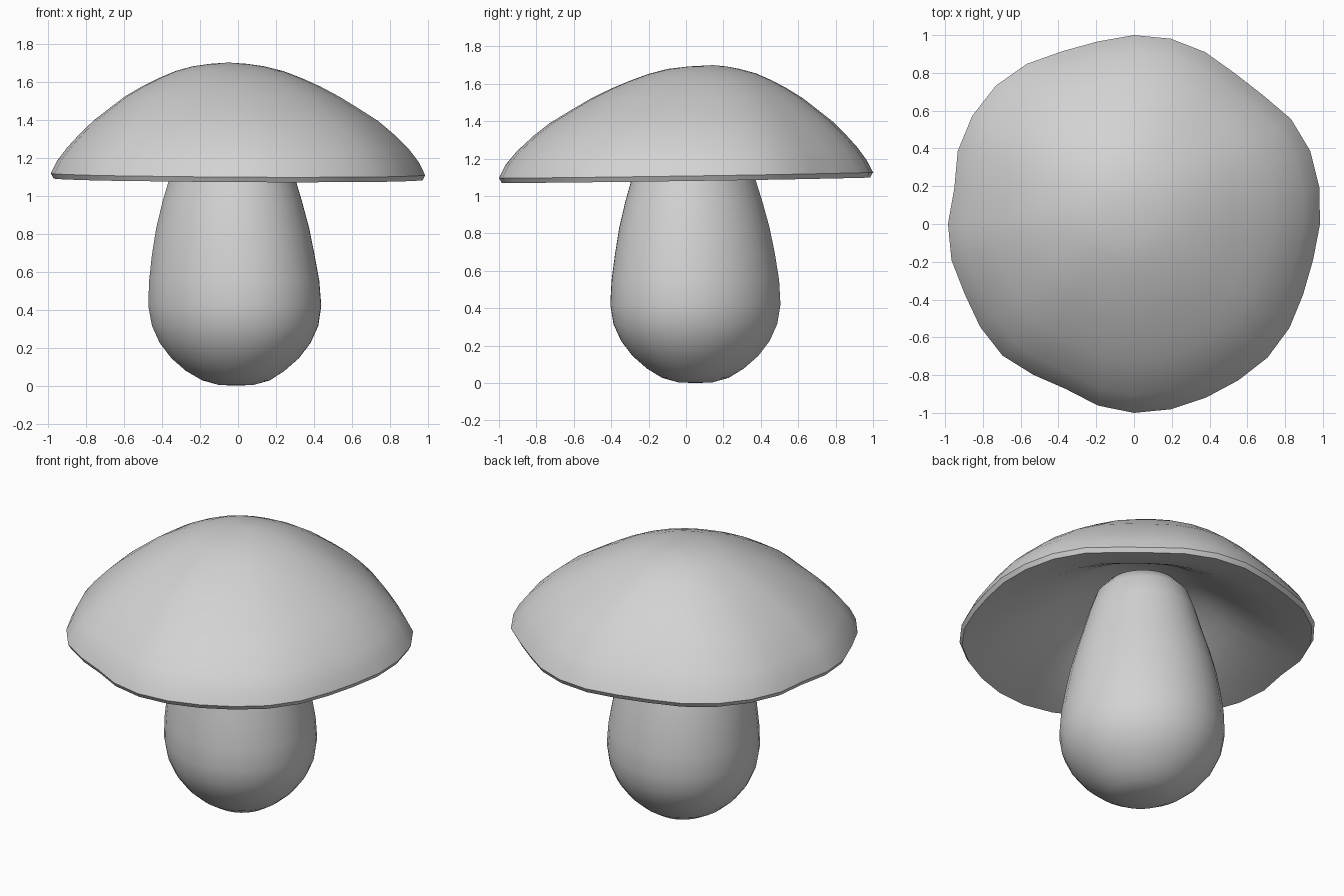
import bpy, bmesh, math

SEG = 32
mat = bpy.data.materials.new("pale grey")
mat.diffuse_color = (0.65, 0.65, 0.65, 1)

# Uneven rim radius, one value per spoke, counter-clockwise from +x
RIM = [.985, 1.0, 1.01, 1.0, .965, .96, .985, 1.0, 1.0, .985, .99, 1.02, 1.035,
       1.03, 1.01, .97, .985, .985, .97, .98, .985, .96, .945, .98, 1.0, 1.0,
       .995, .995, 1.0, .99, .97, .967]
# Slightly oval stem, widest along one diagonal
OVAL = [1.018 - .042 * math.sin(4 * math.pi * i / SEG) for i in range(SEG)]


def lathe(name, rings, start, end, spokes, fade=False, tilt=(0, 0)):
    """Skin rings of (radius, z, centre x, centre y), closed by two pole points."""
    bm = bmesh.new()
    loops = []
    for r, z, cx, cy in rings:
        loop = []
        f = min(1, r) if fade else 1
        for i in range(SEG):
            a = 2 * math.pi * i / SEG
            k = 1 + (spokes[i] - 1) * f
            x, y = cx + r * k * math.cos(a), cy + r * k * math.sin(a)
            loop.append(bm.verts.new((x, y, z + f * f * (tilt[0] * x + tilt[1] * y))))
        loops.append(loop)
    for lo, hi in zip(loops, loops[1:]):
        for i in range(SEG):
            j = (i + 1) % SEG
            bm.faces.new((lo[i], lo[j], hi[j], hi[i]))
    a, b = bm.verts.new(start), bm.verts.new(end)
    for i in range(SEG):
        j = (i + 1) % SEG
        bm.faces.new((a, loops[0][j], loops[0][i]))
        bm.faces.new((b, loops[-1][i], loops[-1][j]))
    bmesh.ops.recalc_face_normals(bm, faces=bm.faces)
    me = bpy.data.meshes.new(name)
    bm.to_mesh(me)
    bm.free()
    me.materials.append(mat)
    ob = bpy.data.objects.new(name, me)
    bpy.context.collection.objects.link(ob)
    bpy.ops.object.select_all(action='DESELECT')
    ob.select_set(True)
    bpy.context.view_layer.objects.active = ob
    bpy.ops.object.shade_smooth_by_angle(angle=math.radians(35))
    return ob


# Cap: hollow underside, thin rim, lopsided dome with its peak towards the back
cap = [(.15, 1.435, -.02, .04), (.30, 1.39, -.02, .04), (.40, 1.34, -.015, .03),
       (.50, 1.28, -.01, .02), (.60, 1.222, 0, .01), (.70, 1.172, 0, 0),
       (.85, 1.117, 0, 0), (.985, 1.085, 0, 0),
       (1.0, 1.112, 0, 0),
       (.965, 1.18, 0, 0), (.91, 1.25, 0, .005), (.83, 1.33, -.005, .015),
       (.755, 1.395, -.01, .025), (.66, 1.46, -.02, .04), (.57, 1.52, -.03, .055),
       (.47, 1.575, -.035, .068), (.38, 1.617, -.04, .08), (.285, 1.655, -.045, .09),
       (.19, 1.68, -.05, .095), (.10, 1.693, -.05, .115)]
lathe("mushroom_cap", cap, (-.02, .04, 1.45), (-.05, .145, 1.70),
      RIM, True, (-.005, .015))

# Stem: bulbous foot tapering up into the cap
stem = [(.09, .004, -.01, .05), (.175, .028, -.01, .05), (.255, .078, -.015, .05),
        (.33, .145, -.015, .05), (.39, .225, -.015, .05), (.43, .315, -.015, .05),
        (.447, .42, -.017, .05), (.44, .55, -.02, .05), (.42, .69, -.025, .048),
        (.395, .83, -.028, .045), (.36, .97, -.03, .042), (.325, 1.09, -.03, .04),
        (.29, 1.22, -.03, .04), (.25, 1.34, -.03, .04), (.19, 1.41, -.03, .04),
        (.10, 1.445, -.03, .04)]
lathe("mushroom_stem", stem, (-.01, .05, 0), (-.03, .04, 1.455), OVAL)
